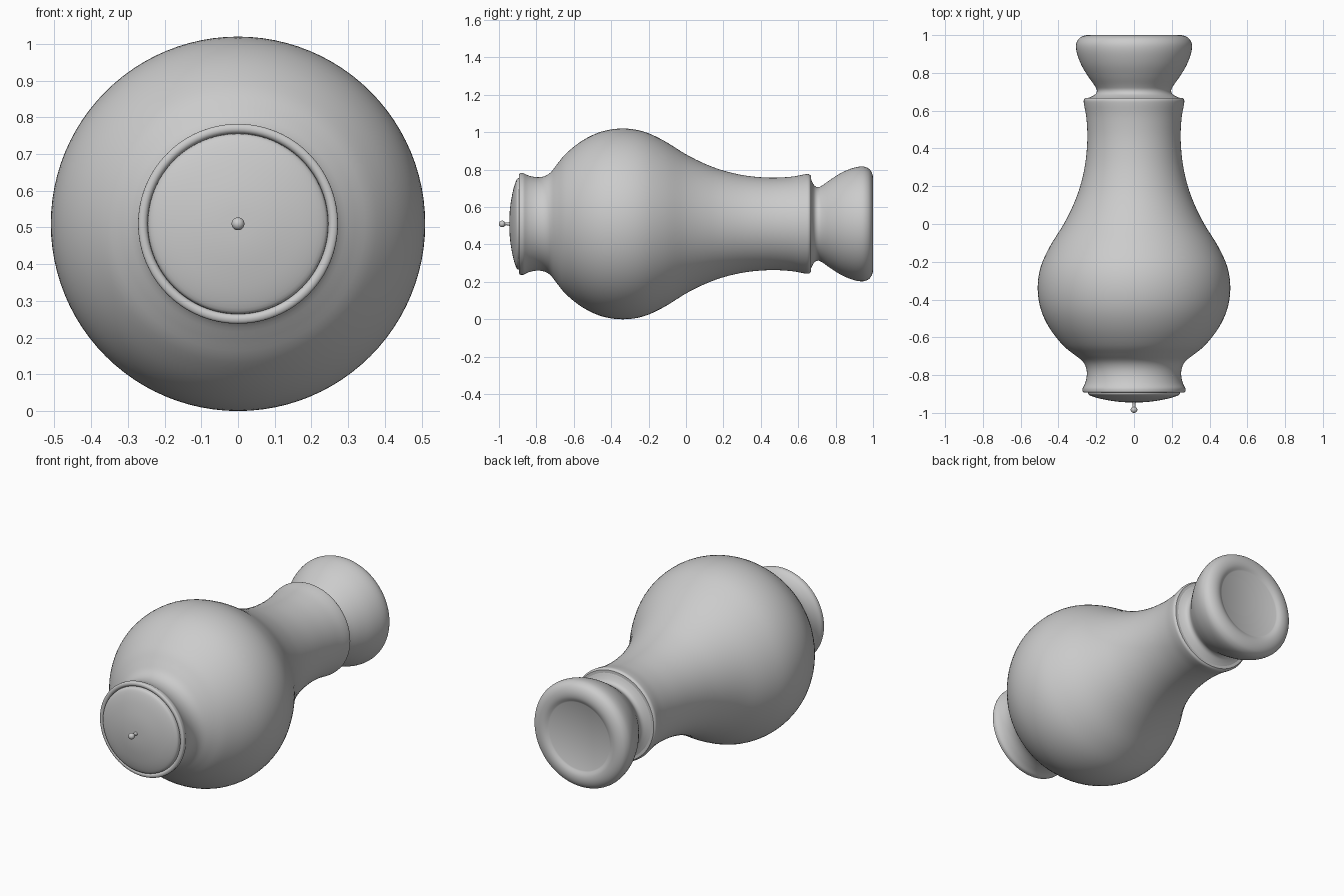
import bpy, bmesh, math
from mathutils import Vector

if "Cube" in bpy.data.objects:
    bpy.data.objects.remove(bpy.data.objects["Cube"])

AXIS_Z = 0.51   # height of the lying vase's axis
SEGS = 96


def smooth_curve(pts, n=4):
    """Catmull-Rom through (y, radius) points."""
    p = [Vector(q) for q in pts]
    p = [p[0] * 2 - p[1]] + p + [p[-1] * 2 - p[-2]]
    out = []
    for a, b, c, d in zip(p, p[1:], p[2:], p[3:]):
        for i in range(n):
            t = i / n
            out.append(0.5 * (2 * b + (c - a) * t + (2 * a - 5 * b + 4 * c - d) * t * t
                              + (3 * b - a - 3 * c + d) * t ** 3))
    return out + [p[-2]]


def lathe(name, pts, segs=SEGS):
    """Turn a profile around the horizontal y axis."""
    bm = bmesh.new()
    rings = []
    for y, r in pts:
        if r < 1e-4:
            rings.append([bm.verts.new((0, y, AXIS_Z))] * segs)
        else:
            rings.append([bm.verts.new((r * math.cos(2 * math.pi * i / segs), y,
                                        AXIS_Z + r * math.sin(2 * math.pi * i / segs)))
                          for i in range(segs)])
    for a, b in zip(rings, rings[1:]):
        for i in range(segs):
            j = (i + 1) % segs
            quad = list(dict.fromkeys([a[i], a[j], b[j], b[i]]))
            if len(quad) > 2:
                bm.faces.new(quad)
    bmesh.ops.recalc_face_normals(bm, faces=bm.faces)
    me = bpy.data.meshes.new(name)
    bm.to_mesh(me)
    bm.free()
    ob = bpy.data.objects.new(name, me)
    bpy.context.collection.objects.link(ob)
    bpy.ops.object.select_all(action='DESELECT')
    ob.select_set(True)
    bpy.context.view_layer.objects.active = ob
    bpy.ops.object.shade_smooth_by_angle(angle=math.radians(40))
    return ob


# Vase body: rolled mouth rim, belly, neck and collar
rim = smooth_curve([(-0.86, 0.242), (-0.885, 0.247), (-0.893, 0.258), (-0.888, 0.271),
                    (-0.87, 0.272)])
belly = smooth_curve([(-0.87, 0.272), (-0.84, 0.258), (-0.80, 0.25), (-0.76, 0.254),
                      (-0.725, 0.274), (-0.69, 0.318), (-0.64, 0.378), (-0.55, 0.448),
                      (-0.45, 0.494), (-0.34, 0.51), (-0.23, 0.495), (-0.12, 0.446),
                      (0.0, 0.372), (0.1, 0.322), (0.2, 0.285), (0.32, 0.258),
                      (0.45, 0.247), (0.56, 0.252), (0.63, 0.264), (0.655, 0.266),
                      (0.667, 0.258)])
lathe("vase_body", [(-0.80, 0.225)] + rim + belly[1:] + [(0.669, 0.19)])

# Flared foot with rounded edge and flat underside
foot = smooth_curve([(0.667, 0.243), (0.676, 0.222), (0.69, 0.202), (0.71, 0.197),
                     (0.735, 0.21), (0.78, 0.242), (0.84, 0.278), (0.90, 0.301),
                     (0.945, 0.307), (0.975, 0.297), (0.992, 0.277), (1.0, 0.25),
                     (0.998, 0.222), (0.985, 0.195)])
lathe("vase_foot", [(0.66, 0.0), (0.66, 0.24)] + foot + [(0.985, 0.0)])

# Shallow domed lid
lid = smooth_curve([(-0.888, 0.246), (-0.905, 0.238), (-0.922, 0.19), (-0.936, 0.12),
                    (-0.943, 0.06), (-0.945, 0.0)])
lathe("lid", [(-0.86, 0.0), (-0.86, 0.244)] + lid)

# Lid knob: small ball on a flared stem
ball = [(-0.983 - 0.0175 * math.cos(a), 0.0175 * math.sin(a))
        for a in (math.radians(d) for d in range(0, 151, 10))]
lathe("lid_knob", ball + [(-0.958, 0.007), (-0.948, 0.009), (-0.94, 0.013)], 32)
